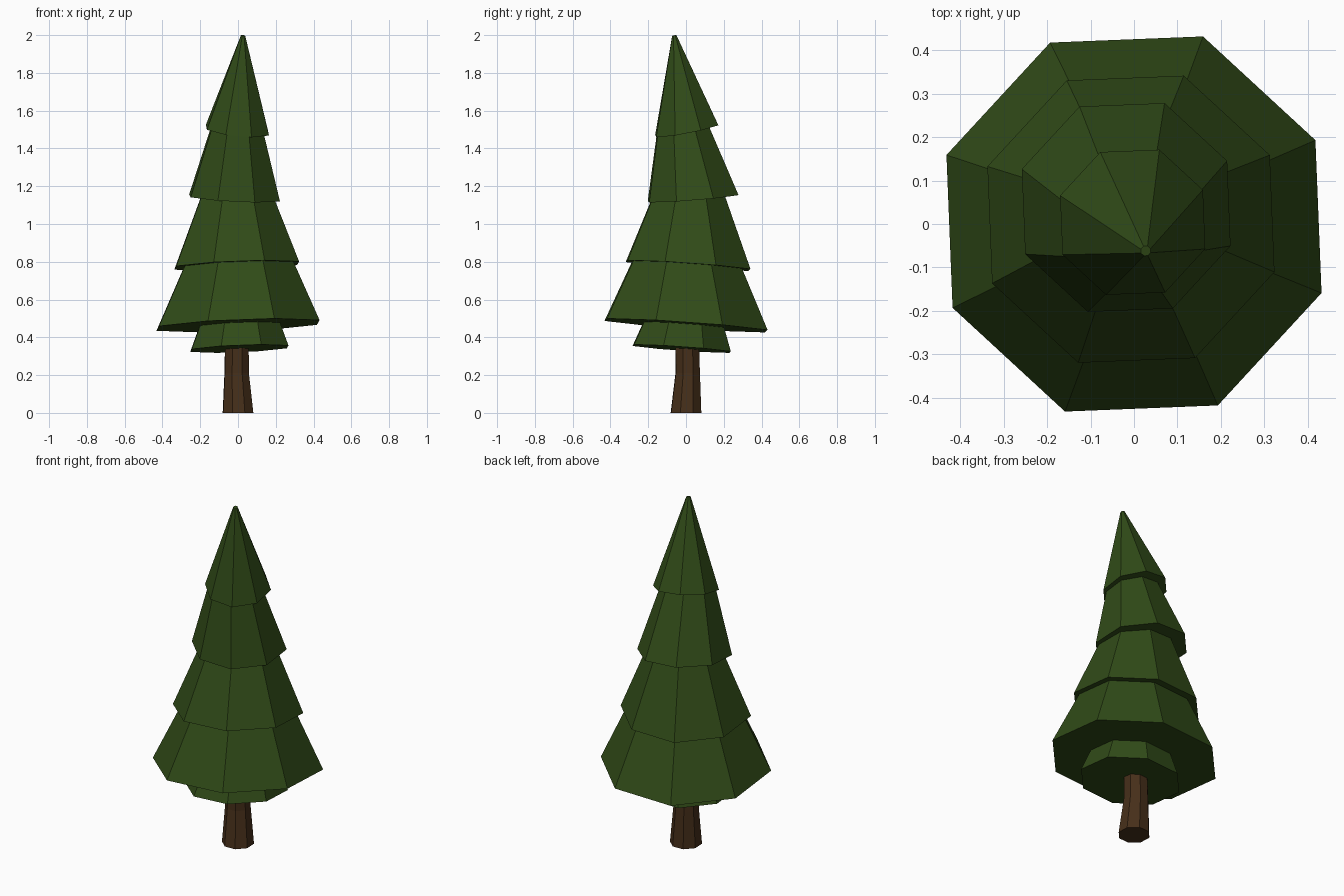
import bpy, bmesh, math

if "Cube" in bpy.data.objects:
    bpy.data.objects.remove(bpy.data.objects["Cube"])

SIDES = 8
PHASE = math.radians(24.8)


def material(name, rgb):
    m = bpy.data.materials.new(name)
    m.diffuse_color = (*rgb, 1)
    m.use_nodes = True
    m.node_tree.nodes["Principled BSDF"].inputs["Base Color"].default_value = m.diffuse_color
    return m


def loft(name, rings, mat):
    """Flat-faced solid through octagonal rings: (cx, cy, cz, radius, x slope, y slope)."""
    bm = bmesh.new()
    loops = []
    for cx, cy, cz, r, sx, sy in rings:
        loop = []
        for i in range(SIDES):
            a = PHASE + 2 * math.pi * i / SIDES
            dx, dy = r * math.cos(a), r * math.sin(a)
            loop.append(bm.verts.new((cx + dx, cy + dy, cz + sx * dx + sy * dy)))
        loops.append(loop)
    for lo, hi in zip(loops, loops[1:]):
        for i in range(SIDES):
            j = (i + 1) % SIDES
            bm.faces.new((lo[i], lo[j], hi[j], hi[i]))
    bm.faces.new(loops[0][::-1])
    bm.faces.new(loops[-1])
    mesh = bpy.data.meshes.new(name)
    bm.to_mesh(mesh)
    bm.free()
    mesh.materials.append(mat)
    ob = bpy.data.objects.new(name, mesh)
    bpy.context.collection.objects.link(ob)
    return ob


bark = material("bark", (0.061, 0.028, 0.010))
needles = material("needles", (0.030, 0.070, 0.009))

# Slightly bent trunk
loft("trunk", [(0, 0, 0, 0.0865, 0, 0),
               (-0.007, 0.009, 0.21, 0.069, 0, 0),
               (-0.006, 0.005, 0.42, 0.066, 0, 0)], bark)

# Tilted foliage tiers, bottom to top: rim centre, rim radius, tilt, top centre, top radius
tiers = [
    ((0.007, -0.023, 0.34), 0.277, (0.04, -0.07), (0.008, -0.01, 0.50), 0.215),
    ((0, 0, 0.463), 0.46, (0.04, -0.07), (0.002, 0.005, 0.82), 0.293),
    ((-0.007, 0.011, 0.78), 0.352, (0.04, -0.07), (-0.009, 0.020, 1.17), 0.194),
    ((-0.018, 0.038, 1.138), 0.256, (-0.05, 0.08), (-0.004, -0.018, 1.53), 0.139),
    ((-0.003, 0.004, 1.497), 0.178, (-0.10, 0.19), (0.027, -0.062, 1.998), 0.012),
]
for n, (base, r0, tilt, top, r1) in enumerate(tiers, 1):
    loft(f"foliage_tier_{n}", [(*base, r0, *tilt), (*top, r1, *tilt)], needles)
